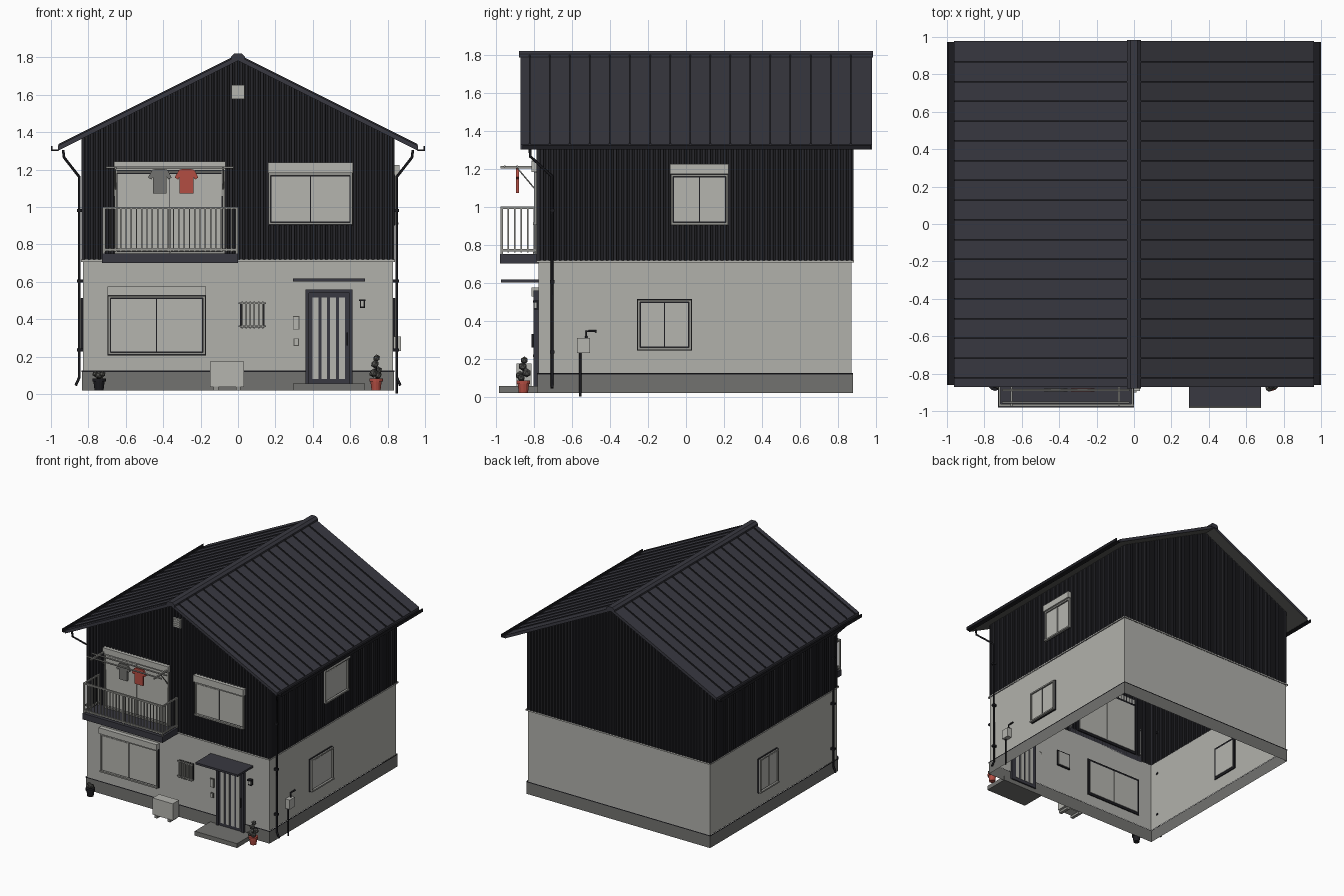
import bpy, bmesh
from mathutils import Vector, Matrix

if "Cube" in bpy.data.objects:
    bpy.data.objects.remove(bpy.data.objects["Cube"])


def material(name, *rgb):
    m = bpy.data.materials.new(name)
    m.use_nodes = True
    m.diffuse_color = (*rgb, 1)
    m.node_tree.nodes["Principled BSDF"].inputs["Base Color"].default_value = (*rgb, 1)
    return m


SIDING = material("pale_siding", .44, .44, .41)
FITTING = material("pale_fittings", .46, .46, .43)
CLADDING = material("dark_cladding", .022, .022, .027)
ROOF = material("slate_metal", .04, .04, .052)
STONE = material("grey_concrete", .17, .17, .16)
BLACK = material("black_plastic", .012, .012, .015)
RED = material("terracotta_red", .45, .075, .055)
METAL = material("grey_metal", .3, .3, .28)
DUSK = material("dull_grey", .085, .085, .078)

# House extents
X, Y0, Y1 = .828, -.776, .872
FLOOR, PITCH = .712, .5
WALLS = {"front": lambda u, d, z: (u, Y0 - d, z),
         "left": lambda u, d, z: (X + d, u, z),
         "right": lambda u, d, z: (-X - d, u, z),
         "free": lambda x, y, z: (x, y, z)}


def finish(name, bm, *mats, tidy=True):
    if tidy:
        bmesh.ops.recalc_face_normals(bm, faces=bm.faces)
    me = bpy.data.meshes.new(name)
    bm.to_mesh(me)
    bm.free()
    for m in mats:
        me.materials.append(m)
    ob = bpy.data.objects.new(name, me)
    bpy.context.collection.objects.link(ob)
    return ob


def boxes(name, mat, items, wall="free"):
    """Each item is u0, u1, d0, d1, z0, z1 in the frame of a wall."""
    bm = bmesh.new()
    for u0, u1, d0, d1, z0, z1 in items:
        a, b = Vector(WALLS[wall](u0, d0, z0)), Vector(WALLS[wall](u1, d1, z1))
        size = [abs(k) for k in b - a]
        bmesh.ops.create_cube(bm, size=1, matrix=Matrix.Translation((a + b) / 2) @ Matrix.Diagonal((*size, 1)))
    return finish(name, bm, mat)


def extrude(name, mat, profile, spans, extra=()):
    """Sweep an x-z outline along y over each span."""
    bm = bmesh.new()
    for y0, y1 in spans:
        a, b = [[bm.verts.new((x, y, z)) for x, z in profile] for y in (y0, y1)]
        bm.faces.new(a)
        bm.faces.new(b[::-1])
        for i in range(len(a)):
            bm.faces.new((a[i - 1], b[i - 1], b[i], a[i]))
    return finish(name, bm, mat, *extra)


def pipe(name, mat, radius, *paths):
    cu = bpy.data.curves.new(name, "CURVE")
    cu.dimensions = "3D"
    cu.bevel_depth, cu.bevel_resolution, cu.use_fill_caps = radius, 1, True
    for path in paths:
        sp = cu.splines.new("POLY")
        sp.points.add(len(path) - 1)
        for p, co in zip(sp.points, path):
            p.co = (*co, 1)
    tmp = bpy.data.objects.new(name + "_path", cu)
    me = bpy.data.meshes.new_from_object(tmp)
    bpy.data.objects.remove(tmp)
    me.name = name
    me.materials.clear()
    me.materials.append(mat)
    bpy.context.collection.objects.link(bpy.data.objects.new(name, me))


def shell(name, mat, out, z0, z1):
    ob = boxes(name, mat, [(-X - out, X + out, Y0 - out, Y1 + out, z0, z1)])
    bm = bmesh.new()
    bm.from_mesh(ob.data)
    bmesh.ops.delete(bm, geom=[f for f in bm.faces if abs(f.normal.z) > .5], context="FACES_ONLY")
    bm.to_mesh(ob.data)
    bm.free()


# Lower storey
shell("foundation", STONE, .006, .02, .12)
shell("foundation_flashing", BLACK, .008, .117, .125)
shell("lower_walls", SIDING, 0, .12, FLOOR)
shell("floor_band", FITTING, .012, FLOOR - .006, FLOOR + .006)

# Ribbed upper walls, one loop around the house following the gables
bm = bmesh.new()
corners = [(-X, Y0), (X, Y0), (X, Y1), (-X, Y1)]
loop, ribs = [], 60
for i in range(4):
    a, b = Vector(corners[i]), Vector(corners[(i + 1) % 4])
    along = (b - a) / ribs
    out = Vector((along.y, -along.x)).normalized() * .01
    for k in range(ribs):
        for t, d in ((0, 0), (.3, 0), (.4, 1), (.9, 1)):
            p = a + along * (k + t) + out * d
            loop.append([bm.verts.new((p.x, p.y, z)) for z in (FLOOR, 1.785 - PITCH * abs(p.x))])
for i in range(len(loop)):
    (b0, t0), (b1, t1) = loop[i - 1], loop[i]
    bm.faces.new((b0, b1, t1, t0))
finish("upper_cladding", bm, CLADDING, tidy=False)


# Roof, seams, ridge cap and gutters
def chevron(top, bottom, half):
    drop = PITCH * half
    return [(-half, top - drop), (0, top), (half, top - drop),
            (half, bottom - drop), (0, bottom), (-half, bottom - drop)]


roof = extrude("roof", ROOF, chevron(1.808, 1.782, .963), [(-.872, .978)], [DUSK])
for f in roof.data.polygons:
    f.material_index = int(f.normal.z < -.5)
extrude("roof_seams", CLADDING, chevron(1.817, 1.8, .961),
        [(y - .004, y + .004) for y in [-.823 + .1056 * i for i in range(17)]])
extrude("ridge_cap", ROOF, [(-.038, 1.785), (-.038, 1.803), (-.02, 1.82), (.02, 1.82),
                            (.038, 1.803), (.038, 1.785)], [(-.88, .985)])
for s, side in ((1, "left"), (-1, "right")):
    extrude(side + "_gutter", BLACK, [(s * x, z) for x, z in (
        (.96, 1.3), (1, 1.3), (1, 1.325), (.993, 1.325), (.993, 1.308), (.96, 1.308))], [(-.86, .973)])
    x = s * .848
    pipe(side + "_downpipe", BLACK, .008, [(s * .935, -.82, 1.305), (s * .93, -.82, 1.265), (x, -.705, 1.16),
                                           (x, -.705, .09), (s * .868, -.705, .045)])
    boxes(side + "_pipe_clips", BLACK, [(s * .825, s * .86, -.717, -.693, z - .008, z + .008)
                                        for z in (.235, .605, .98)])


# Windows: dark reveal, pale frame, two sliding panes, optional shutter box
def window(name, wall, u0, u1, z0, z1, shutter=0):
    top, w, g = z1 - shutter, .012, .005
    mid = (u0 + u1) / 2
    boxes(name + "_reveal", BLACK, [(u0 - .003, u1 + .003, -.008, .012, z0 - .003, top + .003)], wall)
    boxes(name + "_frame", METAL, [(u0, u0 + w, 0, .024, z0, top), (u1 - w, u1, 0, .024, z0, top),
                                   (u0, u1, 0, .024, top - w, top), (u0, u1, 0, .03, z0, z0 + w)], wall)
    a, b, lo, hi = u0 + w + g, u1 - w - g, z0 + w + g, top - w - g
    boxes(name + "_panes", FITTING, [(a, mid - g / 2, -.013, .019, lo, hi),
                                     (mid + g / 2, b, -.013, .015, lo, hi)], wall)
    if shutter:
        boxes(name + "_shutter_box", FITTING, [(u0 - .003, u1 + .003, 0, .036, top + .002, z1)], wall)


window("balcony_window", "front", -.66, -.07, .75, 1.243, .05)
window("upper_front_window", "front", .163, .612, .905, 1.237, .056)
window("lower_front_window", "front", -.695, -.175, .21, .575, .05)
window("upper_left_window", "left", -.08, .222, .905, 1.225, .055)
window("lower_left_window", "left", -.255, .028, .247, .51)
window("lower_right_window", "right", .01, .25, .235, .51)

# Barred window, gable vent, post slot, doorbell, wall lamp
boxes("barred_window_back", BLACK, [(.012, .142, -.01, .006, .355, .49)], "front")
boxes("barred_window_glass", SIDING, [(.022, .132, -.014, .009, .365, .48)], "front")
boxes("barred_window_bars", METAL, [(.018 + i * .022, .026 + i * .022, .008, .024, .35, .495) for i in range(6)]
      + [(.004, .15, .015, .022, z, z + .008) for z in (.358, .48)], "front")
boxes("gable_vent", FITTING, [(-.036, .036, 0, .02, 1.577, 1.652)]
      + [(-.03, .03, .018, .024, 1.585 + i * .016, 1.593 + i * .016) for i in range(4)], "front")
boxes("entry_panel_edges", DUSK, [(.294, .328, 0, .008, .344, .416), (.298, .325, 0, .008, .258, .298)], "front")
boxes("entry_panels", FITTING, [(.298, .324, 0, .013, .348, .412), (.302, .321, 0, .013, .262, .294)], "front")
boxes("wall_lamp", BLACK, [(.648, .682, 0, .03, .496, .506), (.651, .679, 0, .026, .46, .468),
                           (.651, .679, 0, .012, .46, .5)], "front")
boxes("wall_lamp_glass", FITTING, [(.656, .674, .01, .024, .468, .496)], "front")

# Entrance
boxes("front_door", ROOF, [(.365, .61, -.012, .016, .055, .555)], "front")
boxes("door_frame", ROOF, [(.362, .38, 0, .026, .055, .558), (.595, .613, 0, .026, .055, .558),
                           (.362, .613, 0, .026, .54, .558)], "front")
boxes("door_glass", FITTING, [(.399 + i * .047, .43 + i * .047, -.015, .02, .08, .515) for i in range(4)], "front")
boxes("door_handle", BLACK, [(.58, .588, .016, .036, .26, .33)], "front")
boxes("door_canopy", ROOF, [(.295, .68, 0, .199, .601, .617)], "front")
boxes("door_step", STONE, [(.295, .68, 0, .208, .02, .056)], "front")

# Balcony
boxes("balcony_floor", ROOF, [(-.727, 0, 0, .204, .7, .75)], "front")
rail, side_d = .196, [.02 + i * .034 for i in range(5)]
bars = [(-.716 + i * .0283, -.709 + i * .0283, rail - .007, rail, .76, .99) for i in range(25)]
for u in (-.724, -.013):
    bars += [(u + .002, u + .009, d, d + .007, .76, .99) for d in side_d]
    bars += [(u, u + .011, 0, .2, z, z + .012) for z in (.765, .988)]
    bars += [(u, u + .012, d, d + .012, .75, 1) for d in (.003, .188)]
bars += [(-.724, -.002, .186, .2, z, z + .012) for z in (.765, .988)]
bars += [(-.367, -.357, .188, .2, .75, 1)]
boxes("balcony_railing", METAL, bars, "front")

# Drying rack and laundry
arms = (-.655, -.08)
boxes("drying_arms", METAL, [(u - .006, u + .006, 0, .2, 1.2, 1.213) for u in arms]
      + [(u - .009, u + .009, 0, .018, 1.06, 1.225) for u in arms], "front")
pipe("drying_braces", METAL, .004, *[[(u, -.78, 1.075), (u, -.885, 1.2)] for u in arms])
pipe("drying_poles", METAL, .006, *[[(-.705, y, 1.212), (-.025, y, 1.212)] for y in (-.955, -.888)])
half_shirt = [(.022, 1.203), (.042, 1.198), (.063, 1.157), (.045, 1.147), (.037, 1.16), (.037, 1.072)]
for name, mat, x in (("grey_shirt", STONE, -.418), ("red_shirt", RED, -.275)):
    outline = half_shirt + [(-u, z) for u, z in half_shirt[::-1]]
    extrude(name, mat, [(x + u, z) for u, z in outline], [(-.896, -.88)])

# Outdoor unit
boxes("outdoor_unit", FITTING, [(-.15, .032, -.893, -.812, .038, .175)])
boxes("outdoor_unit_feet", METAL, [(u, u + .025, -.9, -.805, .02, .04) for u in (-.13, -.012)])

# Utility meter and cable pipe
boxes("meter_box", FITTING, [(.832, .872, -.574, -.506, .23, .308)])
pipe("meter_pipes", BLACK, .007, [(.848, -.557, .24), (.848, -.557, .002)],
     [(.848, -.525, .3), (.848, -.525, .345), (.848, -.47, .345)])


# Potted plants
def plant(name, x, y, pot_mat, leaf_mat, leaves):
    bm = bmesh.new()
    for r0, r1, z, h in ((.024, .03, .02, .048), (.036, .036, .066, .018)):
        bmesh.ops.create_cone(bm, cap_ends=True, segments=12, radius1=r0, radius2=r1, depth=h,
                              matrix=Matrix.Translation((x, y, z + h / 2)))
    finish(name + "_pot", bm, pot_mat)
    bm = bmesh.new()
    for dx, dy, z, r in leaves:
        bmesh.ops.create_icosphere(bm, subdivisions=1, radius=r, matrix=Matrix.Translation((x + dx, y + dy, z)))
    finish(name + "_leaves", bm, leaf_mat)
    pipe(name + "_stem", BLACK, .004, [(x, y, .07), (x, y, leaves[0][2])])


plant("door_plant", .738, -.856, RED, DUSK, [(.003, .005, .192, .02), (-.006, -.004, .16, .023),
                                              (.01, .018, .125, .024), (-.014, -.018, .112, .024),
                                              (.012, -.012, .1, .02)])
plant("corner_plant", -.743, -.856, BLACK, DUSK, [(0, 0, .1, .022), (-.02, .01, .108, .017),
                                                   (.018, -.01, .106, .018), (.004, .016, .092, .02)])
